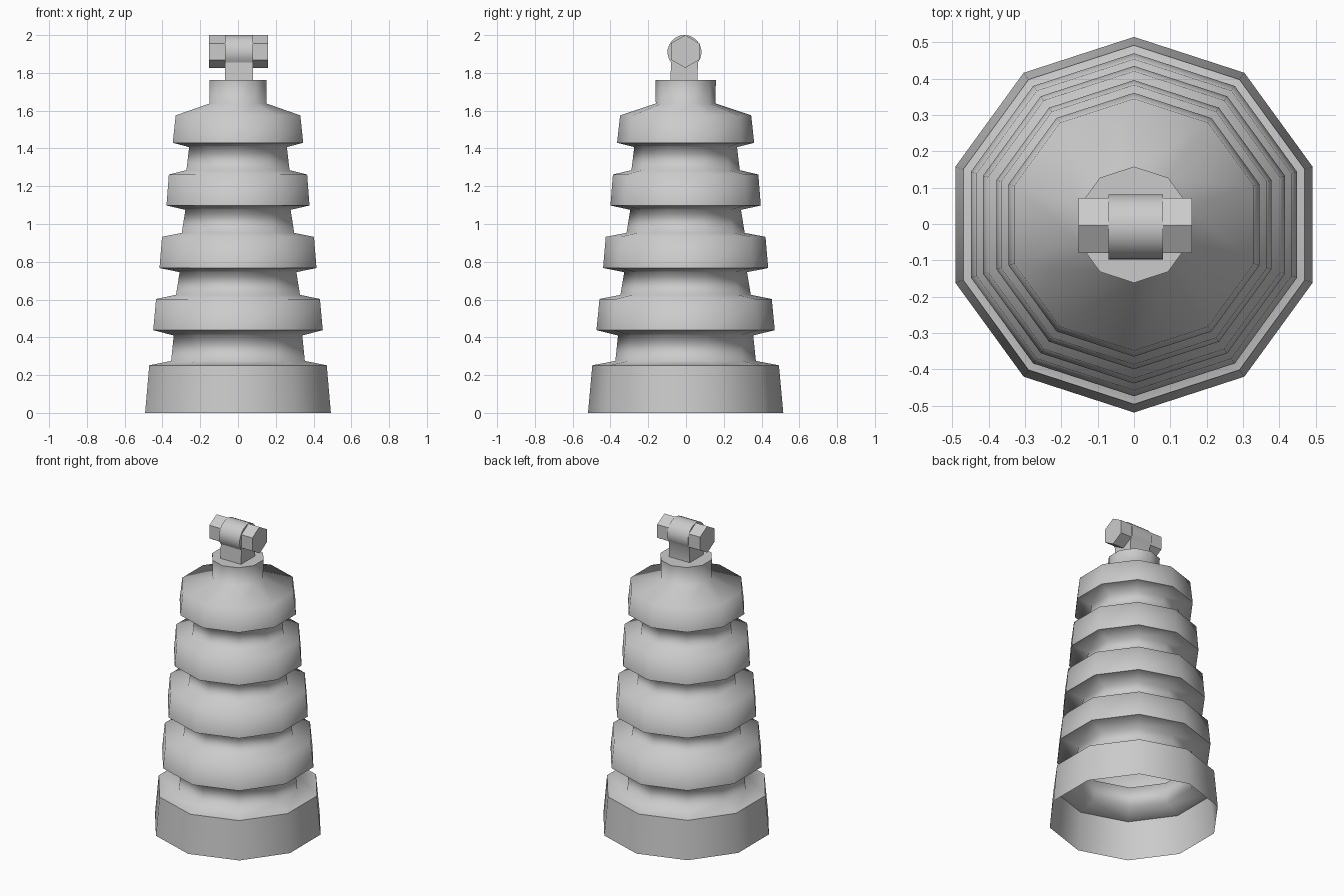
import bpy, bmesh, math

if "Cube" in bpy.data.objects:
    bpy.data.objects.remove(bpy.data.objects["Cube"])


def finish(bm, name, recalc=True):
    if recalc:
        bmesh.ops.recalc_face_normals(bm, faces=bm.faces[:])
    me = bpy.data.meshes.new(name)
    bm.to_mesh(me)
    bm.free()
    ob = bpy.data.objects.new(name, me)
    bpy.context.collection.objects.link(ob)
    return ob


def lathe(name, profile, sides=10, cy=0.0, cap=False):
    """Revolve (radius, z, sharp) points, with a corner on the y axis."""
    bm = bmesh.new()
    rings = []
    for r, z, _ in profile:
        rings.append([bm.verts.new((r * math.sin(2 * math.pi * i / sides),
                                    cy + r * math.cos(2 * math.pi * i / sides), z))
                      for i in range(sides)])
    for a, b in zip(rings, rings[1:]):
        for i in range(sides):
            j = (i + 1) % sides
            bm.faces.new((a[j], a[i], b[i], b[j])).smooth = True
    if cap:
        bm.faces.new(list(reversed(rings[-1])))
    for ring, p in zip(rings, profile):
        if p[2]:
            for i in range(sides):
                e = bm.edges.get((ring[i], ring[(i + 1) % sides]))
                e.smooth = False
    return finish(bm, name, recalc=False)


def extrude_x(name, outline, x0, x1):
    """Extrude a (y, z) outline along x."""
    bm = bmesh.new()
    f = bm.faces.new([bm.verts.new((x0, y, z)) for y, z in outline])
    ext = bmesh.ops.extrude_face_region(bm, geom=[f])
    for v in ext["geom"]:
        if isinstance(v, bmesh.types.BMVert):
            v.co.x = x1
    return finish(bm, name)


# Ribbed insulator shell, open underneath
profile = [(0.517, 0.0, True), (0.494, 0.252, True), (0.372, 0.275, False)]
# each shed: neck top radius/z, lower rim, upper rim, next neck base
sheds = [
    ((0.358, 0.41), (0.472, 0.438), (0.456, 0.603), (0.345, 0.625)),
    ((0.325, 0.745), (0.437, 0.767), (0.423, 0.932), (0.313, 0.953)),
    ((0.293, 1.075), (0.398, 1.098), (0.385, 1.262), (0.287, 1.285)),
    ((0.272, 1.407), (0.363, 1.43), (0.347, 1.575), (0.158, 1.638)),
]
for neck, low, high, nxt in sheds:
    profile += [(*neck, False), (*low, True), (*high, False), (*nxt, False)]
profile.append((0.16, 1.762, True))
lathe("insulator_body", profile, cy=-0.002, cap=True)

# Keyhole-shaped eye on a post
cy, cz, r = -0.008, 1.91, 0.09
outline = [(0.061, 1.755)]
for i in range(17):
    a = math.radians(-38 + 256 * i / 16)
    outline.append((cy + r * math.cos(a), cz + r * math.sin(a)))
outline.append((-0.083, 1.755))
eye = extrude_x("clamp_eye", outline, -0.07, 0.08)
bpy.context.view_layer.objects.active = eye
eye.select_set(True)
bpy.ops.object.shade_smooth_by_angle(angle=math.radians(30))

# Hexagonal bolt ends
hexagon = [(-0.004 + 0.087 * math.sin(math.radians(60 * k)),
            1.913 + 0.087 * math.cos(math.radians(60 * k))) for k in range(6)]
for name, x0, x1 in (("bolt_head", -0.153, -0.07), ("bolt_nut", 0.08, 0.16)):
    extrude_x(name, hexagon, x0, x1)
